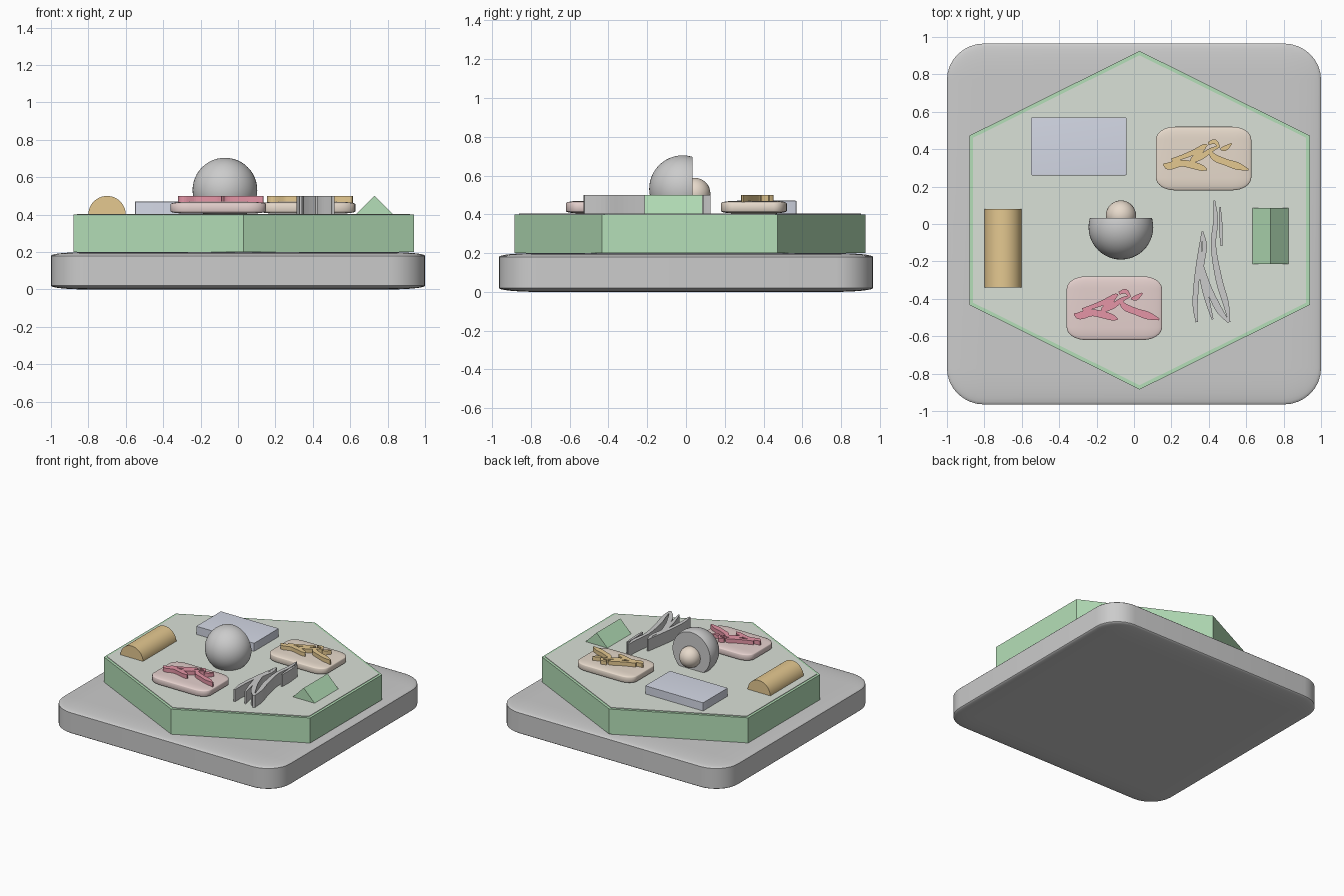
import bpy, bmesh, math
from mathutils import Vector, Matrix

if "Cube" in bpy.data.objects:
    bpy.data.objects.remove(bpy.data.objects["Cube"])


def paint(ob, name, rgb):
    mat = bpy.data.materials.get(name) or bpy.data.materials.new(name)
    mat.diffuse_color = (*rgb, 1)
    mat.use_nodes = True
    mat.node_tree.nodes["Principled BSDF"].inputs["Base Color"].default_value = mat.diffuse_color
    ob.data.materials.append(mat)


def make(name, bm, color=None, smooth=False):
    bmesh.ops.recalc_face_normals(bm, faces=bm.faces)
    me = bpy.data.meshes.new(name)
    bm.to_mesh(me)
    bm.free()
    ob = bpy.data.objects.new(name, me)
    bpy.context.collection.objects.link(ob)
    if color:
        paint(ob, *color)
    if smooth:
        bpy.ops.object.select_all(action='DESELECT')
        ob.select_set(True)
        bpy.context.view_layer.objects.active = ob
        bpy.ops.object.shade_smooth_by_angle(angle=math.radians(40))
    return ob


def rounded_box(name, loc, half, bevel, color=None, segments=8):
    # bevelled before scaling, so the rounding is squashed with the box
    bm = bmesh.new()
    bmesh.ops.create_cube(bm, size=2)
    bmesh.ops.bevel(bm, geom=bm.edges[:], offset=bevel, segments=segments,
                    profile=0.5, affect='EDGES')
    bmesh.ops.scale(bm, vec=half, verts=bm.verts)
    bmesh.ops.translate(bm, vec=loc, verts=bm.verts)
    return make(name, bm, color, True)


def extrude(bm, pts, direction):
    face = bm.faces.new([bm.verts.new(p) for p in pts])
    new = bmesh.ops.extrude_face_region(bm, geom=[face], use_keep_orig=True)
    bmesh.ops.translate(bm, vec=direction,
                        verts=[v for v in new['geom'] if isinstance(v, bmesh.types.BMVert)])


def prism(name, pts, direction, color, smooth=False):
    bm = bmesh.new()
    extrude(bm, pts, direction)
    return make(name, bm, color, smooth)


def catmull(path, steps=5):
    p = [Vector(q) for q in path]
    p = [2 * p[0] - p[1]] + p + [2 * p[-1] - p[-2]]
    out = []
    for i in range(1, len(p) - 2):
        a, b, c, d = p[i - 1:i + 3]
        for s in range(steps):
            t = s / steps
            out.append(0.5 * (2 * b + (c - a) * t + (2 * a - 5 * b + 4 * c - d) * t ** 2
                              + (3 * b - a - 3 * c + d) * t ** 3))
    return out + [p[-2]]


def brush_strokes(name, strokes, cx, cy, z0, z1, color):
    # each stroke is a path of (x, y, half width), swept as a tapering ribbon
    bm = bmesh.new()
    for path in strokes:
        c = catmull(path)
        left, right = [], []
        for i, q in enumerate(c):
            d = c[min(i + 1, len(c) - 1)] - c[max(i - 1, 0)]
            n = Vector((-d.y, d.x)).normalized() * max(q.z, 0.003)
            left.append((cx + q.x + n.x, cy + q.y + n.y, z0))
            right.append((cx + q.x - n.x, cy + q.y - n.y, z0))
        extrude(bm, left + right[::-1], (0, 0, z1 - z0))
    return make(name, bm, color)


GREEN = ("green", (0.46, 0.74, 0.48))
SAGE = ("sage", (0.70, 0.75, 0.68))
BLUE = ("blue_grey", (0.66, 0.69, 0.79))
GOLD = ("gold", (0.78, 0.58, 0.28))
RED = ("red", (0.78, 0.30, 0.38))
PINK = ("pink", (0.78, 0.63, 0.61))
TAN = ("tan", (0.80, 0.70, 0.60))
DARK = ("dark_grey", (0.53, 0.54, 0.55))

# base slab
rounded_box("base_slab", (0, 0, 0.1), (1, 0.965, 0.1), 0.2)


# hexagonal platform with an inset top panel
def hexagon(rx, ry, z):
    c = math.sqrt(3) / 2
    return [(0.03 + rx * math.cos(math.radians(30 + 60 * k)) / c,
             0.02 + ry * math.sin(math.radians(30 + 60 * k)), z) for k in range(6)]


prism("hex_platform", hexagon(0.91, 0.905, 0.2), (0, 0, 0.2), GREEN)
prism("top_panel", hexagon(0.89, 0.882, 0.39), (0, 0, 0.014), SAGE)

# flat block, half cylinder and triangular bar
rounded_box("flat_block", (-0.295, 0.415, 0.435), (0.255, 0.155, 0.035), 0.03, BLUE, 2)
arc = [(-0.7 + 0.1 * math.cos(math.pi * i / 24), -0.34,
        0.4 + 0.1 * math.sin(math.pi * i / 24)) for i in range(25)]
prism("half_cylinder", arc, (0, 0.42, 0), GOLD, True)
prism("triangular_bar", [(0.63, -0.215, 0.4), (0.83, -0.215, 0.4), (0.73, -0.215, 0.5)],
      (0, 0.3, 0), GREEN)

# cut ball with a small ball in its flat face
bm = bmesh.new()
bmesh.ops.create_uvsphere(bm, u_segments=48, v_segments=24, radius=0.173,
                          matrix=Matrix.Translation((-0.07, -0.017, 0.531)))
cut = bmesh.ops.bisect_plane(bm, geom=bm.verts[:] + bm.edges[:] + bm.faces[:],
                             plane_co=(0, 0.033, 0), plane_no=(0, 1, 0), clear_outer=True)
bmesh.ops.holes_fill(bm, edges=[e for e in cut['geom_cut'] if isinstance(e, bmesh.types.BMEdge)])
make("cut_ball", bm, DARK, True)
bm = bmesh.new()
bmesh.ops.create_uvsphere(bm, u_segments=32, v_segments=16, radius=0.081,
                          matrix=Matrix.Translation((-0.07, 0.045, 0.507)))
make("small_ball", bm, TAN, True)

# two cushioned pads carrying the same brush strokes
scribble = [
    [(-.215, -.03, .005), (-.185, -.04, .02), (-.12, -.025, .018), (-.06, -.035, .019),
     (-.01, -.05, .016), (.018, -.06, .004)],
    [(-.17, -.01, .01), (-.11, .01, .012), (-.05, .035, .014), (0, .065, .011), (.02, .072, .004)],
    [(.015, .07, .004), (-.02, .03, .012), (-.055, .0, .012), (-.07, -.025, .005)],
    [(-.06, -.02, .005), (-.01, .01, .014), (.04, .045, .012), (.085, .065, .005)],
    [(.03, .04, .008), (.06, .005, .018), (.12, -.02, .018), (.18, -.04, .02), (.24, -.06, .005)],
    [(.025, .08, .008), (.06, .09, .012), (.085, .06, .005)],
    [(.09, .05, .005), (.115, .055, .014), (.15, .08, .004)],
]
for side, x, y, pad, ink in (("front", -0.105, -0.45, PINK, RED), ("back", 0.372, 0.35, TAN, GOLD)):
    rounded_box(side + "_pad", (x, y, 0.437), (0.255, 0.17, 0.032), 0.4, pad)
    brush_strokes(side + "_pad_strokes", scribble, x, y, 0.46, 0.5, ink)

# upright strokes standing on the panel
tall = [
    [(.335, -.525, .006), (.327, -.42, .014), (.34, -.25, .013), (.365, -.04, .004)],
    [(.365, -.04, .005), (.378, -.12, .012), (.36, -.25, .013), (.385, -.38, .014), (.42, -.51, .005)],
    [(.36, -.2, .005), (.4, -.34, .014), (.45, -.45, .018), (.505, -.525, .006)],
    [(.43, .125, .004), (.437, .02, .013), (.425, -.12, .014), (.455, -.3, .018),
     (.49, -.42, .016), (.51, -.525, .005)],
    [(.46, .09, .004), (.464, -.02, .01), (.468, -.118, .005)],
]
brush_strokes("standing_strokes", tall, 0, 0, 0.39, 0.5, DARK)
